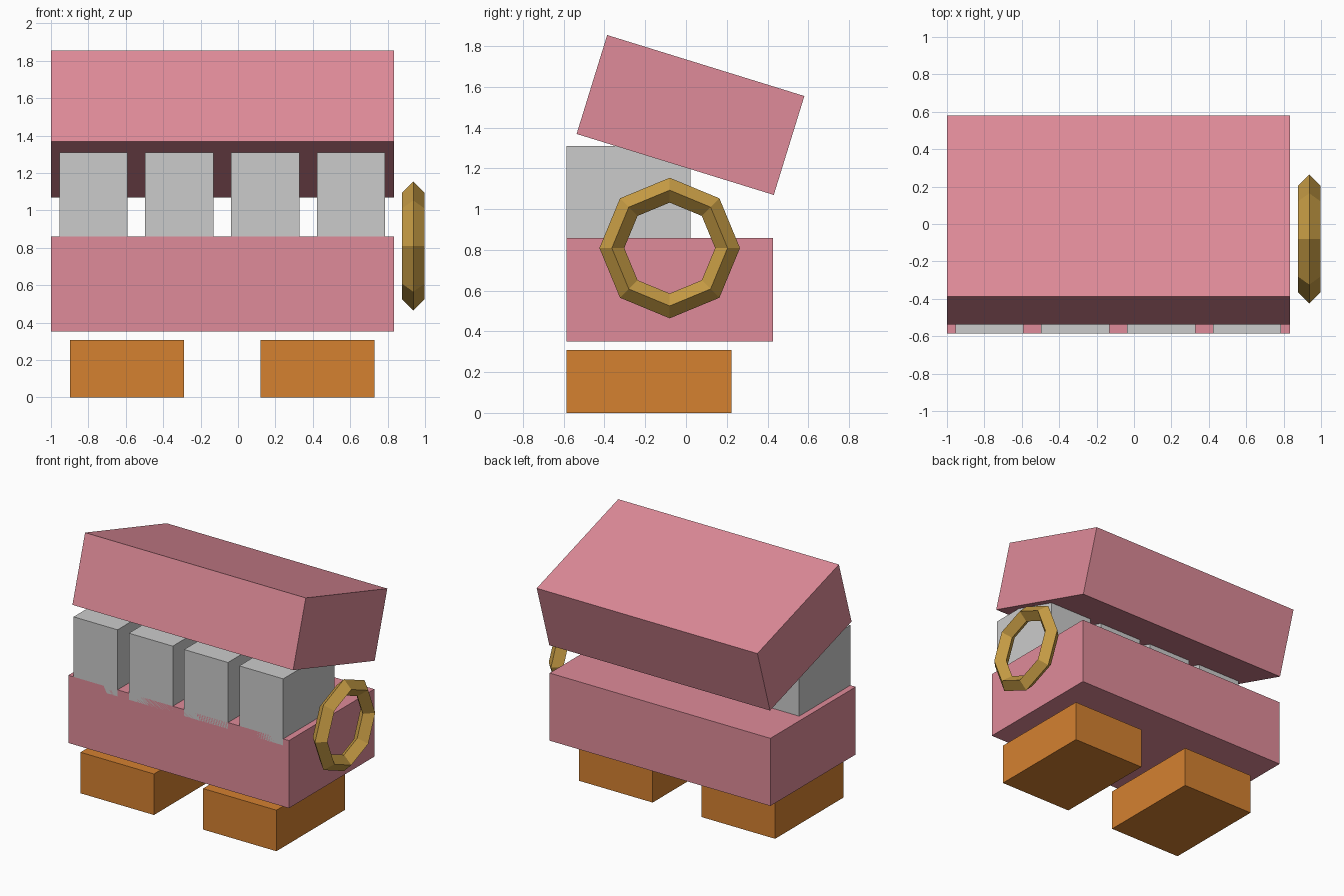
import bpy
from math import pi

if "Cube" in bpy.data.objects:
    bpy.data.objects.remove(bpy.data.objects["Cube"])


def material(name, rgb):
    m = bpy.data.materials.new(name)
    m.diffuse_color = (*rgb, 1)
    m.use_nodes = True
    m.node_tree.nodes["Principled BSDF"].inputs["Base Color"].default_value = m.diffuse_color
    return m


pink = material("pink", (0.74, 0.26, 0.32))
orange = material("orange", (0.66, 0.22, 0.03))
gold = material("gold", (0.58, 0.34, 0.06))


def box(name, center, size, mat=None, tilt=0):
    bpy.ops.mesh.primitive_cube_add(size=1, location=center, rotation=(tilt, 0, 0))
    ob = bpy.context.object
    ob.name = name
    ob.scale = size
    if mat:
        ob.data.materials.append(mat)
    return ob


# Lower jaw and tilted upper jaw
box("lower_jaw", (-0.083, -0.08, 0.605), (1.834, 1.013, 0.508), pink)
box("upper_jaw", (-0.083, 0.022, 1.462), (1.834, 1.013, 0.508), pink, tilt=-0.3)

# Row of four teeth, rooted slightly into the lower jaw
for i in range(4):
    box(f"tooth_{i + 1}", (-0.773 + i * 0.459, -0.2825, 1.06), (0.365, 0.608, 0.5))

# Feet
for side, x in (("left", -0.593), ("right", 0.425)):
    box(f"{side}_foot", (x, -0.181, 0.154), (0.61, 0.811, 0.308), orange)

# Eight-sided winding ring beside the right end
bpy.ops.mesh.primitive_torus_add(
    location=(0.937, -0.08, 0.809), rotation=(0, pi / 2, 0),
    major_segments=8, minor_segments=4, major_radius=0.284, minor_radius=0.061)
ring = bpy.context.object
ring.name = "winding_ring"
ring.data.materials.append(gold)
